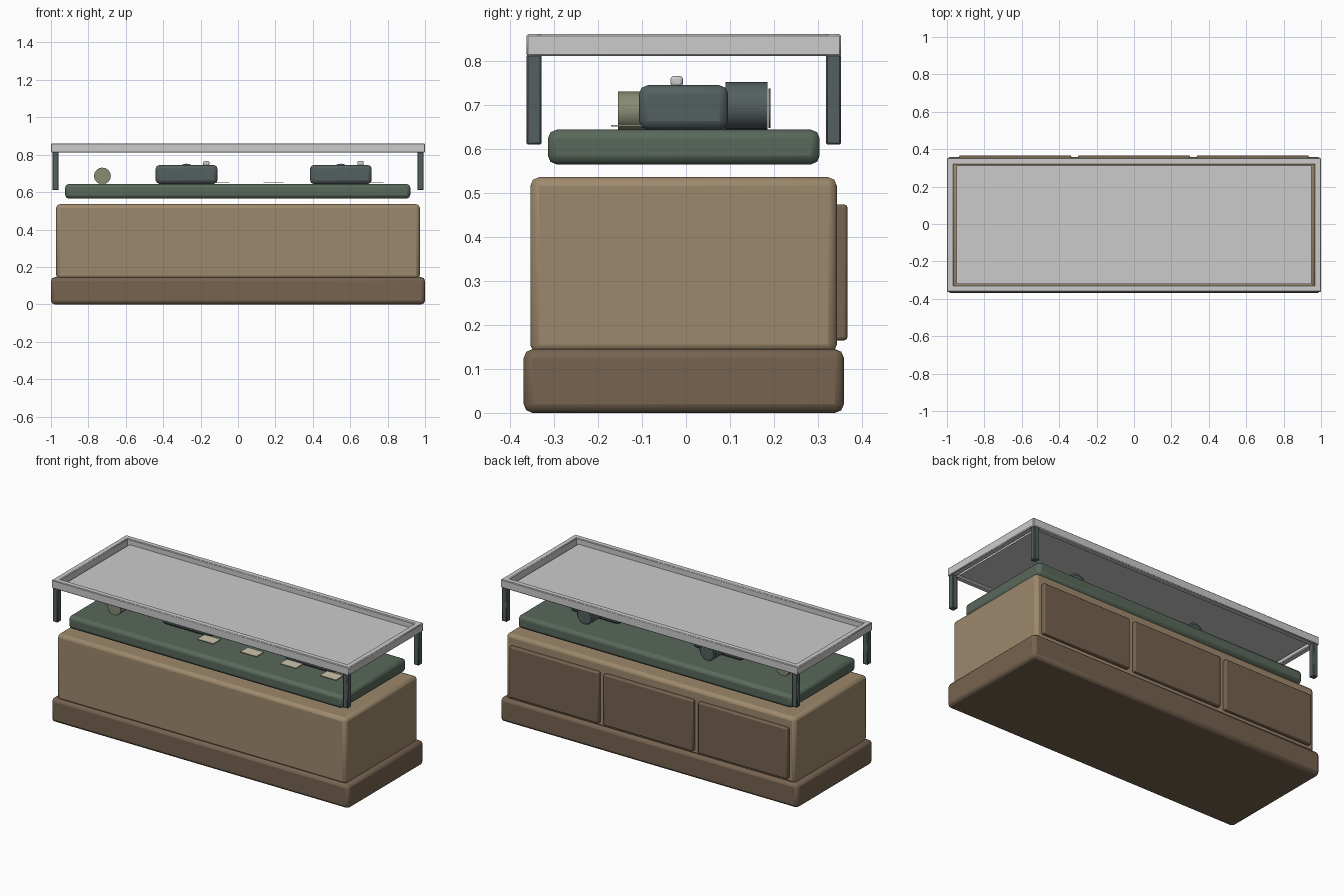
import bpy
from math import pi, radians

if "Cube" in bpy.data.objects:
    bpy.data.objects.remove(bpy.data.objects["Cube"])


def material(name, rgb):
    m = bpy.data.materials.new(name)
    m.diffuse_color = (*rgb, 1)
    m.use_nodes = True
    m.node_tree.nodes["Principled BSDF"].inputs["Base Color"].default_value = m.diffuse_color
    return m


WOOD = material("wood", (0.34, 0.25, 0.15))
DARK_WOOD = material("dark_wood", (0.18, 0.125, 0.08))
FELT = material("felt", (0.10, 0.14, 0.105))
METAL = material("dark_metal", (0.09, 0.115, 0.115))
OLIVE = material("olive", (0.24, 0.26, 0.17))
CARD = material("card", (0.62, 0.56, 0.42))


def finish(o, name, mat, bevel, segments=2):
    o.name = name
    if mat:
        o.data.materials.append(mat)
    if bevel:
        b = o.modifiers.new("bevel", 'BEVEL')
        b.width, b.segments = bevel, segments
        b.limit_method, b.angle_limit = 'ANGLE', radians(40)
    bpy.ops.object.shade_smooth_by_angle(angle=radians(35))
    return o


def box(name, x, y, z, mat=None, bevel=0.0, segments=2):
    """Box from (min, max) ranges."""
    lo, hi = zip(x, y, z)
    bpy.ops.mesh.primitive_cube_add(size=1, location=[(a + b) / 2 for a, b in zip(lo, hi)])
    o = bpy.context.object
    o.scale = [b - a for a, b in zip(lo, hi)]
    bpy.ops.object.transform_apply(location=False, rotation=False, scale=True)
    return finish(o, name, mat, bevel, segments)


def tube(name, x, y, z, r, mat=None, bevel=0.0, sides=24):
    """Cylinder along y, from y[0] to y[1]."""
    bpy.ops.mesh.primitive_cylinder_add(vertices=sides, radius=r, depth=y[1] - y[0],
                                        location=(x, sum(y) / 2, z), rotation=(pi / 2, 0, 0))
    return finish(bpy.context.object, name, mat, bevel)


# Cabinet with plinth and three rear drawers
box("plinth", (-1, 1), (-0.369, 0.359), (0, 0.145), DARK_WOOD, 0.02)
box("cabinet_body", (-0.972, 0.972), (-0.354, 0.343), (0.135, 0.536), WOOD, 0.02)
for i, x in enumerate((-0.635, 0, 0.635)):
    box(f"drawer_front_{i}", (x - 0.3, x + 0.3), (0.335, 0.367), (0.165, 0.474), DARK_WOOD, 0.007)

# Display tray
box("display_tray", (-0.924, 0.921), (-0.314, 0.304), (0.565, 0.644), FELT, 0.02)

# Glass top in a metal frame on four corner posts
F, B, W = -0.363, 0.353, 0.035
for name, y in (("front", (F, F + W)), ("back", (B - W, B))):
    box(f"{name}_rail", (-1, 1), y, (0.811, 0.861), None, 0.004, 1)
    for side, s in (("left", -1), ("right", 1)):
        box(f"{name}_{side}_post", sorted((s * 0.993, s * 0.959)), y, (0.61, 0.815), METAL, 0.004, 1)
for side, s in (("left", -1), ("right", 1)):
    box(f"{side}_rail", sorted((s, s * (1 - W))), (F, B), (0.811, 0.861), None, 0.004, 1)
box("glass_top", (-0.95, 0.95), (-0.322, 0.314), (0.818, 0.83))

# Two cameras, lenses pointing to the back
for i, x in enumerate((-0.275, 0.55)):
    box(f"camera_body_{i}", (x - 0.165, x + 0.165), (-0.107, 0.096), (0.644, 0.745), METAL, 0.02)
    tube(f"camera_lens_{i}", x, (0.09, 0.185), 0.698, 0.054, METAL)
    tube(f"lens_glass_{i}", x, (0.188, 0.192), 0.693, 0.045, METAL)
    box(f"shutter_button_{i}", (x + 0.088, x + 0.122), (-0.035, -0.007), (0.742, 0.766), None, 0.007)

# Film canister lying on the tray
tube("canister", -0.725, (-0.155, 0.107), 0.686, 0.045, OLIVE, sides=16)

# Label cards
for i, x in enumerate((-0.1, 0.19, 0.455, 0.725)):
    box(f"label_card_{i}", (x - 0.054, x + 0.054), (-0.171, -0.1), (0.651, 0.655), CARD)
